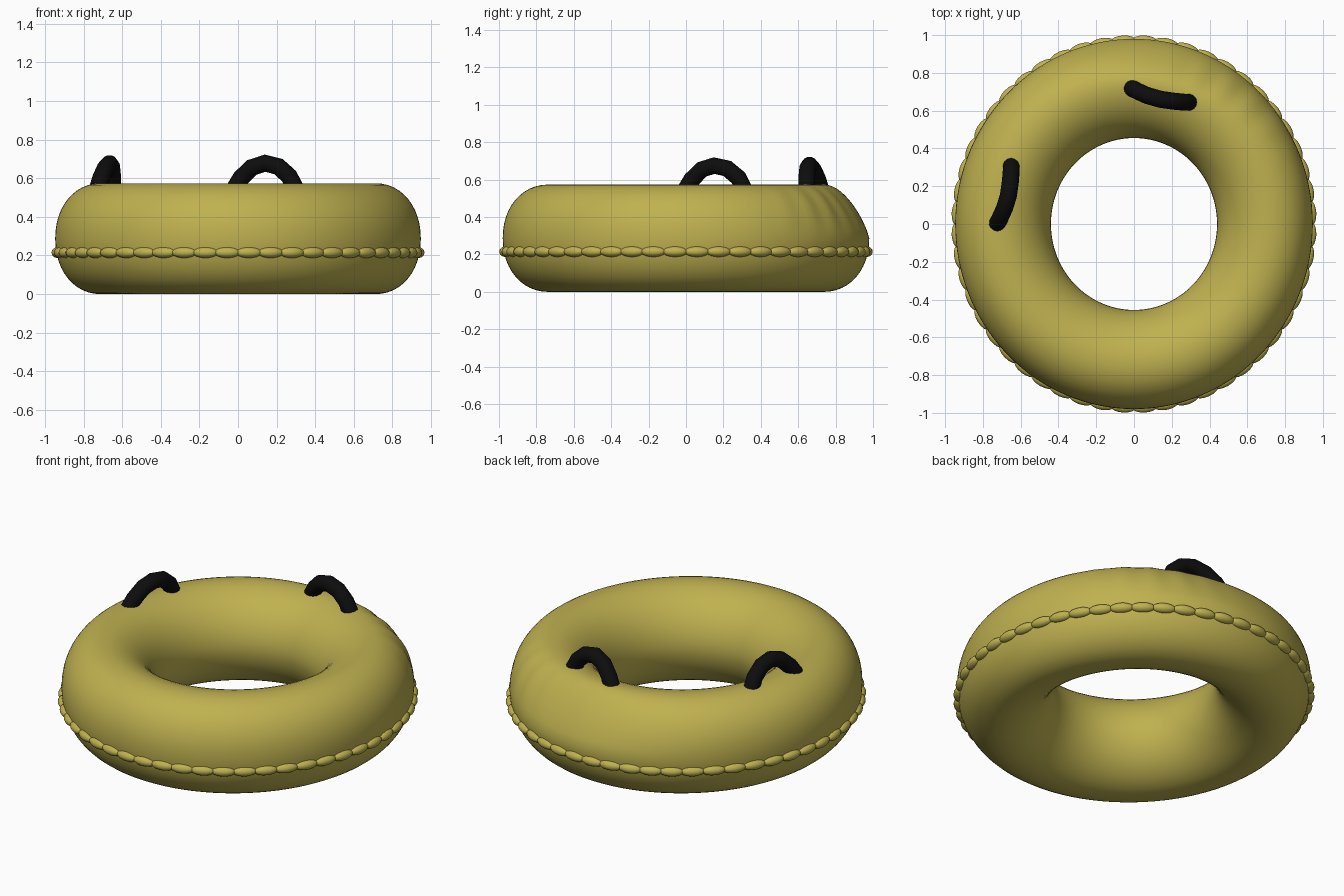
import bpy, bmesh, math
from mathutils import Matrix, Vector

if "Cube" in bpy.data.objects:
    bpy.data.objects.remove(bpy.data.objects["Cube"])


def material(name, rgb):
    m = bpy.data.materials.new(name)
    m.diffuse_color = (*rgb, 1)
    m.use_nodes = True
    m.node_tree.nodes["Principled BSDF"].inputs["Base Color"].default_value = m.diffuse_color
    return m


yellow = material("olive_yellow", (0.52, 0.44, 0.08))
black = material("black", (0.004, 0.004, 0.004))
XS = 0.966  # ring is slightly narrower in x


def add_object(name, bm, mat):
    bmesh.ops.recalc_face_normals(bm, faces=bm.faces[:])
    me = bpy.data.meshes.new(name)
    bm.to_mesh(me)
    bm.free()
    me.materials.append(mat)
    for p in me.polygons:
        p.use_smooth = True
    ob = bpy.data.objects.new(name, me)
    bpy.context.collection.objects.link(ob)
    return ob


def spow(v, e):
    return math.copysign(abs(v) ** e, v)


def bump(a, centre, width):
    d = (a - centre + math.pi) % (2 * math.pi) - math.pi
    return math.exp(-(d / width) ** 2)


# Inflated ring: rounded section swept round, slack and creased at the back
NU, NV = 160, 48
bm = bmesh.new()
rings = []
for i in range(NU):
    a = 2 * math.pi * i / NU
    ring = []
    for j in range(NV):
        t = 2 * math.pi * j / NV
        c, s = math.cos(t), math.sin(t)
        outer = c > 0
        e = 0.95 if outer else 1.06
        r = 0.735 + (0.245 if outer else 0.28) * spow(c, e)
        z = 0.287 + 0.287 * spow(s, e)
        if outer and s > 0:
            k = c * s * 2
            r -= 0.045 * k * bump(a, math.radians(80), 0.6)
            r += 0.006 * k * math.sin(a * 34) * bump(a, math.radians(55), 0.35)
        ring.append(bm.verts.new((XS * r * math.cos(a), r * math.sin(a), z)))
    rings.append(ring)
for i in range(NU):
    p, q = rings[i], rings[(i + 1) % NU]
    for j in range(NV):
        k = (j + 1) % NV
        bm.faces.new((p[j], q[j], q[k], p[k]))
add_object("inflated_ring", bm, yellow)

# Rope of plump beads round the outside
bm = bmesh.new()
N = 52
for i in range(N):
    a = 2 * math.pi * (i + 0.5) / N
    pos = Vector((XS * 0.97 * math.cos(a), 0.97 * math.sin(a), 0.215))
    mat = (Matrix.Translation(pos) @ Matrix.Rotation(a, 4, 'Z')
           @ Matrix.Diagonal((0.03, 0.067, 0.028, 1)))
    bmesh.ops.create_uvsphere(bm, u_segments=16, v_segments=10, radius=1, matrix=mat)
add_object("rope_beads", bm, yellow)


# Arched grab handles
def handle(name, pts, radius=0.045, sides=14):
    pts = [Vector(p) for p in pts]
    bm = bmesh.new()
    loops = []
    flat = (pts[-1] - pts[0]).cross(Vector((0, 0, 1))).normalized()
    for i, p in enumerate(pts):
        d = (pts[min(i + 1, len(pts) - 1)] - pts[max(i - 1, 0)]).normalized()
        u = (flat - d * flat.dot(d)).normalized()
        v = d.cross(u)
        loops.append([bm.verts.new(p + radius * (u * math.cos(t) + v * math.sin(t)))
                      for t in (2 * math.pi * k / sides for k in range(sides))])
    for p, q in zip(loops, loops[1:]):
        for k in range(sides):
            n = (k + 1) % sides
            bm.faces.new((p[k], p[n], q[n], q[k]))
    bm.faces.new(loops[0])
    bm.faces.new(loops[-1])
    ob = add_object(name, bm, black)
    bpy.context.view_layer.objects.active = ob
    ob.select_set(True)
    bpy.ops.object.shade_smooth_by_angle(angle=math.radians(40))
    ob.select_set(False)


handle("back_handle", [(-0.015, 0.72, 0.55), (0.015, 0.705, 0.60), (0.07, 0.68, 0.655),
                       (0.14, 0.66, 0.678), (0.21, 0.65, 0.66), (0.265, 0.645, 0.61),
                       (0.295, 0.645, 0.55)])
handle("left_handle", [(-0.725, 0.0, 0.55), (-0.71, 0.03, 0.60), (-0.685, 0.085, 0.655),
                       (-0.665, 0.15, 0.675), (-0.655, 0.22, 0.66), (-0.65, 0.28, 0.61),
                       (-0.65, 0.31, 0.55)])
